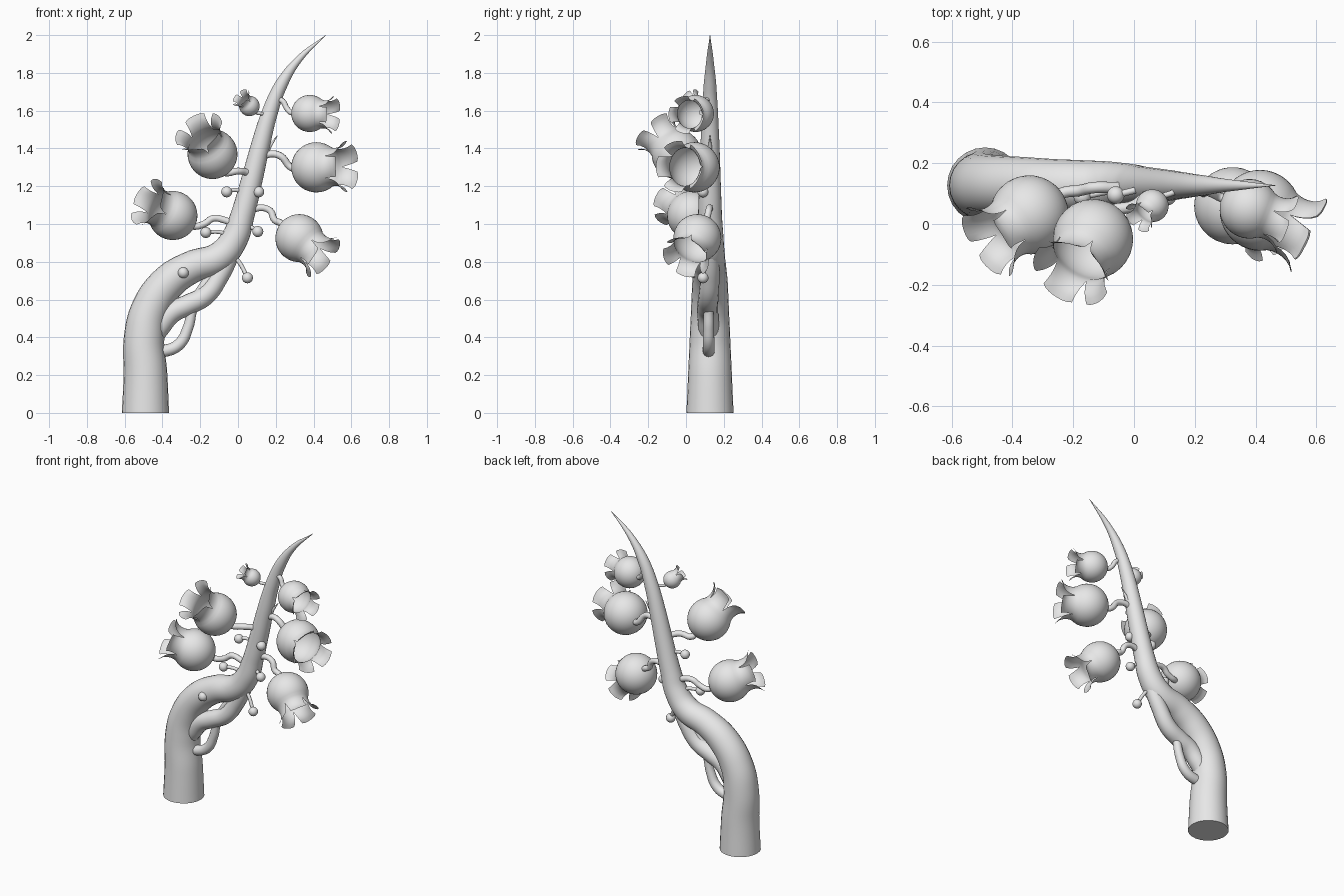
import bpy, bmesh, math
from mathutils import Vector

cube = bpy.data.objects.get("Cube")
if cube:
    bpy.data.objects.remove(cube)

grey = bpy.data.materials.new("pale grey")
grey.use_nodes = True
grey.diffuse_color = (0.8, 0.8, 0.8, 1)
grey.node_tree.nodes["Principled BSDF"].inputs["Base Color"].default_value = (0.8, 0.8, 0.8, 1)


def tube(name, points, sides=6, steps=8):
    """Tapered round tube through (x, y, z, radius) points."""
    curve = bpy.data.curves.new(name, "CURVE")
    curve.dimensions = "3D"
    curve.bevel_depth = 1
    curve.bevel_resolution = sides
    curve.resolution_u = steps
    curve.use_fill_caps = True
    curve.materials.append(grey)
    spline = curve.splines.new("BEZIER")
    spline.bezier_points.add(len(points) - 1)
    for bp, (x, y, z, r) in zip(spline.bezier_points, points):
        bp.co = (x, y, z)
        bp.radius = r
        bp.handle_left_type = bp.handle_right_type = "AUTO"
    first = spline.bezier_points[0]
    first.handle_left_type = first.handle_right_type = "VECTOR"
    obj = bpy.data.objects.new(name, curve)
    bpy.context.collection.objects.link(obj)
    bpy.ops.object.select_all(action="DESELECT")
    obj.select_set(True)
    bpy.context.view_layer.objects.active = obj
    bpy.ops.object.convert(target="MESH")
    bpy.ops.object.shade_smooth_by_angle(angle=math.radians(50))


def mesh_object(name, bm, location):
    for f in bm.faces:
        f.smooth = True
    mesh = bpy.data.meshes.new(name)
    bm.to_mesh(mesh)
    bm.free()
    mesh.materials.append(grey)
    obj = bpy.data.objects.new(name, mesh)
    obj.location = location
    bpy.context.collection.objects.link(obj)
    return obj


PETALS, COLS = 5, 8
# Petal rows: height along the axis, radius, share of the sector width
PETAL_ROWS = [(0.6, 0.8, 1), (0.72, 0.765, 1), (0.84, 0.755, 0.96), (0.98, 0.77, 0.89),
              (1.12, 0.81, 0.82), (1.26, 0.89, 0.75), (1.38, 1.02, 0.68)]


def bell(name, centre, direction, size, roll):
    """Round hollow bell with five flared petals around its mouth."""
    bm = bmesh.new()
    n = PETALS * COLS
    start, end = -math.pi / 2, math.asin(0.6)
    rings = []
    for i in range(1, 15):
        a = start + (end - start) * i / 14
        rings.append([bm.verts.new((math.cos(a) * math.cos(math.tau * j / n + roll),
                                    math.cos(a) * math.sin(math.tau * j / n + roll),
                                    math.sin(a))) for j in range(n)])
    pole = bm.verts.new((0, 0, -1))
    for j in range(n):
        k = (j + 1) % n
        bm.faces.new((pole, rings[0][k], rings[0][j]))
        for lower, upper in zip(rings, rings[1:]):
            bm.faces.new((lower[j], lower[k], upper[k], upper[j]))
    for p in range(PETALS):
        row = [rings[-1][(p * COLS + c) % n] for c in range(COLS + 1)]
        for t, radius, width in PETAL_ROWS[1:]:
            new = []
            for c in range(COLS + 1):
                u = 2 * c / COLS - 1
                a = math.tau / PETALS * (p + 0.5 + 0.5 * u * width) + roll
                height = t - 0.12 * max(0, t - 0.9) * u ** 4
                new.append(bm.verts.new((radius * math.cos(a), radius * math.sin(a), height)))
            for c in range(COLS):
                bm.faces.new((row[c], row[c + 1], new[c + 1], new[c]))
            row = new
    # Weld the closed part of the neck between petals
    bmesh.ops.remove_doubles(bm, verts=bm.verts, dist=0.0001)
    obj = mesh_object(name, bm, centre)
    obj.scale = (size,) * 3
    obj.rotation_mode = "QUATERNION"
    obj.rotation_quaternion = direction.to_track_quat("Z", "Y")


def flower(name, centre, direction, size, stalk, roll=0.0):
    """Bell plus the curved stalk that reaches its back."""
    d = Vector(direction).normalized()
    c = Vector(centre)
    bell(name + "_bell", c, d, size, roll)
    r = 0.12 * size + 0.003
    back, inside = c - d * size * 1.1, c - d * size * 0.9
    tube(name + "_stalk", [(*p, r) for p in (*stalk, back, inside)], 3, 6)


def bud(name, centre, root):
    """Small ball on a thin stalk."""
    bm = bmesh.new()
    bmesh.ops.create_uvsphere(bm, u_segments=20, v_segments=12, radius=0.029)
    mesh_object(name, bm, centre)
    mid = (Vector(centre) + Vector(root)) / 2 + Vector((0, 0, 0.015))
    tube(name + "_stalk", [(*p, 0.011) for p in (root, mid, centre)], 3, 5)


# Trunk, sweeping from the base to a fine tip
Y = 0.127
tube("trunk", [(x, Y, z, r) for x, z, r in (
    (-0.49, 0, 0.125), (-0.49, 0.2, 0.116), (-0.497, 0.4, 0.107), (-0.465, 0.55, 0.1),
    (-0.37, 0.69, 0.094), (-0.25, 0.77, 0.086), (-0.1, 0.825, 0.08), (-0.02, 0.92, 0.072),
    (0.025, 1.05, 0.063), (0.07, 1.22, 0.057), (0.115, 1.4, 0.051), (0.165, 1.58, 0.043),
    (0.225, 1.73, 0.034), (0.32, 1.87, 0.019), (0.465, 2, 0.001))], 10)

# Side branches that rejoin the trunk
tube("side_branch", [(x, y, z, r) for x, y, z, r in (
    (-0.46, Y, 0.38, 0.05), (-0.41, 0.12, 0.46, 0.056), (-0.35, 0.115, 0.53, 0.056),
    (-0.27, 0.115, 0.57, 0.055), (-0.175, 0.12, 0.62, 0.053), (-0.1, Y, 0.72, 0.05),
    (-0.03, Y, 0.86, 0.047), (0.04, Y, 1.02, 0.04), (0.09, Y, 1.2, 0.03),
    (0.15, Y, 1.38, 0.015), (0.21, Y, 1.47, 0.001))])
tube("thin_root", [(x, 0.12, z, r) for x, z, r in (
    (-0.45, 0.33, 0.032), (-0.38, 0.33, 0.032), (-0.31, 0.365, 0.031), (-0.265, 0.45, 0.028),
    (-0.24, 0.55, 0.026), (-0.19, 0.66, 0.025), (-0.09, 0.78, 0.024))])

# Flowers
flower("upper_right_flower", (-0.135, -0.05, 1.37), (-0.4, -0.62, 0.66), 0.132,
       [(0.09, 0.12, 1.26), (0.04, 0.09, 1.275), (0, 0.06, 1.28)], 0.3)
flower("lower_right_flower", (-0.345, 0.03, 1.045), (-0.76, -0.5, 0.4), 0.13,
       [(0, 0.12, 0.99), (-0.07, 0.12, 1.02), (-0.13, 0.12, 1.03), (-0.18, 0.11, 1)], 0.9)
flower("top_left_flower", (0.38, 0.05, 1.585), (0.88, -0.35, -0.05), 0.098,
       [(0.18, 0.12, 1.65), (0.23, 0.11, 1.655), (0.26, 0.1, 1.61)])
flower("middle_left_flower", (0.415, 0.045, 1.3), (0.88, -0.45, 0.02), 0.133,
       [(0.1, 0.12, 1.34), (0.17, 0.12, 1.37), (0.225, 0.11, 1.36)])
flower("lower_left_flower", (0.325, 0.06, 0.925), (0.72, -0.35, -0.58), 0.127,
       [(0.04, 0.12, 1.05), (0.11, 0.125, 1.085), (0.17, 0.12, 1.07), (0.195, 0.11, 1.02)])
flower("small_top_flower", (0.06, 0.06, 1.625), (-0.5, -0.45, 0.5), 0.054,
       [(0.16, 0.12, 1.58), (0.12, 0.1, 1.585)])

# Buds
BUDS = [((-0.06, 0.095, 1.17), (0.04, 0.12, 1.16)), ((0.11, 0.09, 1.17), (0.07, 0.12, 1.12)),
        ((-0.17, 0.09, 0.955), (-0.03, 0.12, 0.93)), ((0.105, 0.09, 0.96), (0.02, 0.12, 0.98)),
        ((-0.29, 0.045, 0.742), (-0.28, 0.1, 0.76)), ((0.05, 0.09, 0.715), (-0.03, 0.12, 0.84))]
for i, (centre, root) in enumerate(BUDS, 1):
    bud(f"bud_{i}", centre, root)
